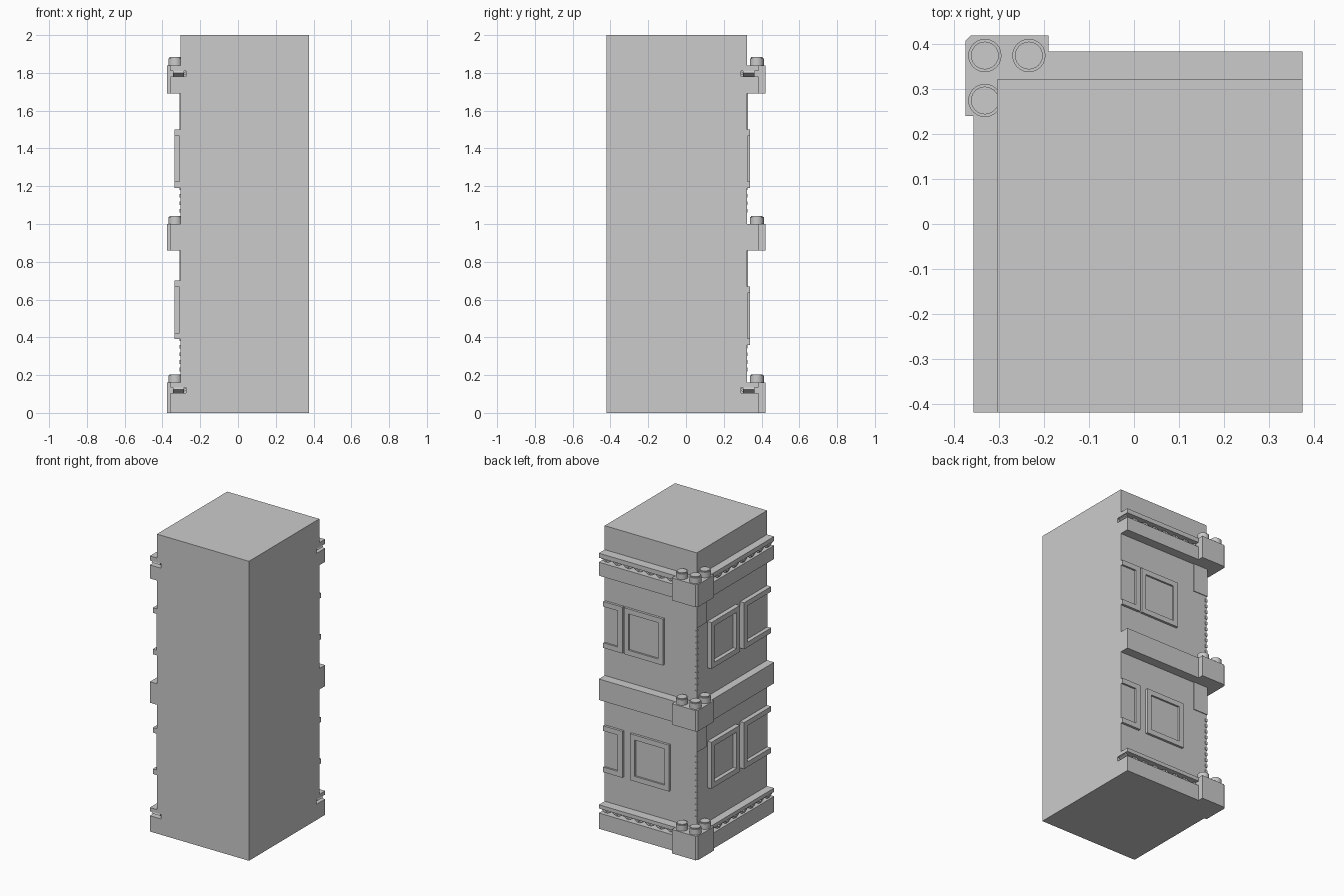
import bpy, bmesh, math
from mathutils import Matrix, Vector

cube = bpy.data.objects.get("Cube")
if cube:
    bpy.data.objects.remove(cube, do_unlink=True)

stone = bpy.data.materials.new("grey_stone")
stone.use_nodes = True
GREY = (0.6, 0.6, 0.6, 1)
stone.diffuse_color = GREY
stone.node_tree.nodes["Principled BSDF"].inputs["Base Color"].default_value = GREY

RIGHT, FRONT = 0.375, -0.42      # plain sides
WALL_X, WALL_Y = -0.305, 0.322   # decorated sides


def finish(name, bm, smooth=False):
    bmesh.ops.recalc_face_normals(bm, faces=bm.faces)
    mesh = bpy.data.meshes.new(name)
    bm.to_mesh(mesh)
    bm.free()
    mesh.materials.append(stone)
    obj = bpy.data.objects.new(name, mesh)
    bpy.context.collection.objects.link(obj)
    if smooth:
        bpy.ops.object.select_all(action='DESELECT')
        obj.select_set(True)
        bpy.context.view_layer.objects.active = obj
        bpy.ops.object.shade_smooth_by_angle(angle=math.radians(40))
    return obj


def box(bm, x, y, z, tilt=None):
    size = Vector((x[1] - x[0], y[1] - y[0], z[1] - z[0]))
    centre = Vector((x[0] + x[1], y[0] + y[1], z[0] + z[1])) / 2
    m = Matrix.Translation(centre)
    if tilt:
        m = m @ tilt
    bmesh.ops.create_cube(bm, size=1, matrix=m @ Matrix.Diagonal((*size, 1)))


def wall_box(bm, side, along, out, z, tilt=0):
    """Box on one decorated wall: span along it, span outward from it, height."""
    if side == "back":
        box(bm, along, (WALL_Y + out[0], WALL_Y + out[1]), z,
            Matrix.Rotation(tilt, 4, 'Y'))
    else:
        box(bm, (WALL_X - out[1], WALL_X - out[0]), along, z,
            Matrix.Rotation(tilt, 4, 'X'))


def prism(bm, outline, z0, z1):
    face = bm.faces.new([bm.verts.new((x, y, z0)) for x, y in outline])
    top = bmesh.ops.extrude_face_region(bm, geom=[face])["geom"]
    bmesh.ops.translate(bm, vec=(0, 0, z1 - z0),
                        verts=[v for v in top if isinstance(v, bmesh.types.BMVert)])


# Tower body, narrowed where the two carved grooves run
GROOVES = [(0.105, 0.135), (1.78, 1.81)]
section = [(0, 0), (0.03, 0.105), (0.03, 0.135), (0, 0.135), (0, 1.78), (0.03, 1.78),
           (0.03, 1.81), (0, 1.81), (0, 2)]
section[1:2] = [(0, 0.105), (0.03, 0.105)]
bm = bmesh.new()
rings = [[bm.verts.new(p) for p in ((WALL_X + d, FRONT, z), (RIGHT, FRONT, z),
                                    (RIGHT, WALL_Y - d, z), (WALL_X + d, WALL_Y - d, z))]
         for d, z in section]
for a, b in zip(rings, rings[1:]):
    for i in range(4):
        j = (i + 1) % 4
        bm.faces.new((a[i], a[j], b[j], b[i]))
bm.faces.new(rings[0])
bm.faces.new(rings[-1])
bmesh.ops.remove_doubles(bm, verts=bm.verts, dist=0.0001)
finish("tower_body", bm)

# Belts: lower band and upper ledge, with a groove in the top and bottom ones
BELTS = [("bottom", 0, 0.16, GROOVES[0]), ("middle", 0.86, 1.0, None),
         ("top", 1.69, 1.84, GROOVES[1])]
SPANS = {"back": (WALL_X, RIGHT), "side": (FRONT, WALL_Y)}
OUT = {"back": 0.062, "side": 0.052}
for name, z0, z1, groove in BELTS:
    bm = bmesh.new()
    for side, span in SPANS.items():
        parts = [(z0, groove[0]), (groove[1], z1)] if groove else [(z0, z1)]
        for z in parts:
            wall_box(bm, side, span, (-0.002, OUT[side]), z)
    finish(name + "_belt", bm)

    # Twisted rope ornament of leaning links inside the groove
    if groove:
        bm = bmesh.new()
        mid = sum(groove) / 2
        for side, span in SPANS.items():
            count = 17
            step = (span[1] - span[0]) / count
            for i in range(count):
                c = span[0] + (i + 0.5) * step
                wall_box(bm, side, (c - 0.02, c + 0.02), (-0.02, 0.04),
                         (mid - 0.006, mid + 0.006), 0.5 if i % 2 else -0.5)
        finish(name + "_rope_ornament", bm)

    # L-shaped corner block with one bevelled corner
    bm = bmesh.new()
    prism(bm, [(-0.375, 0.24), (-0.3, 0.24), (-0.3, 0.31), (-0.19, 0.31),
               (-0.19, 0.42), (-0.363, 0.42), (-0.375, 0.408)], z0, z1)
    finish(name + "_corner_block", bm)

    # Round studs on the block
    bm = bmesh.new()
    for x, y in ((-0.332, 0.375), (-0.234, 0.375), (-0.332, 0.275)):
        bmesh.ops.create_cone(bm, cap_ends=True, segments=24, radius1=0.037, radius2=0.037,
                              depth=0.05, matrix=Matrix.Translation((x, y, z1 + 0.018)))
    rims = [e for e in bm.edges if all(v.co.z > z1 + 0.03 for v in e.verts)]
    bmesh.ops.bevel(bm, geom=rims, offset=0.006, segments=2, affect='EDGES')
    finish(name + "_corner_studs", bm, smooth=True)


# Window frames with a raised border and a sunken pane
def window(name, side, a, b, z0, z1, out, open_low=False, open_high=False):
    w = 0.034
    lo = a if open_low else a + w
    hi = b if open_high else b - w
    depth = (-0.002, out)
    bm = bmesh.new()
    wall_box(bm, side, (a, b), depth, (z0, z0 + w))
    wall_box(bm, side, (a, b), depth, (z1 - w, z1))
    if not open_low:
        wall_box(bm, side, (a, lo), depth, (z0 + w, z1 - w))
    if not open_high:
        wall_box(bm, side, (hi, b), depth, (z0 + w, z1 - w))
    wall_box(bm, side, (lo, hi), (-0.002, 0.004), (z0 + w, z1 - w))
    finish(name, bm)


for floor, z, zb, shift in (("lower", 0.39, 0.36, -0.045), ("upper", 1.19, 1.19, 0)):
    window(floor + "_side_window", "side", -0.09, 0.21, z, z + 0.31, 0.03)
    window(floor + "_side_half_window", "side", FRONT, -0.135, z, z + 0.31, 0.03,
           open_low=True)
    window(floor + "_back_window", "back", -0.065 + shift, 0.222 + shift, zb, zb + 0.31, 0.016)
    window(floor + "_back_half_window", "back", 0.234, RIGHT, zb, zb + 0.31, 0.016,
           open_high=True)

# Thin corner pilaster under each block, with small teeth along the edge
for floor, z0, z1 in (("lower", 0.16, 0.86), ("upper", 1.0, 1.69)):
    bm = bmesh.new()
    wall_box(bm, "back", (WALL_X - 0.005, -0.2), (-0.002, 0.005), (z1 - 0.19, z1))
    wall_box(bm, "side", (0.22, WALL_Y + 0.005), (-0.002, 0.005), (z1 - 0.19, z1))
    finish(floor + "_pilaster", bm)
    bm = bmesh.new()
    for i in range(11):
        z = z0 + 0.06 + i * 0.04
        box(bm, (WALL_X - 0.004, WALL_X + 0.012), (WALL_Y - 0.012, WALL_Y + 0.004),
            (z, z + 0.02))
    finish(floor + "_corner_teeth", bm)
